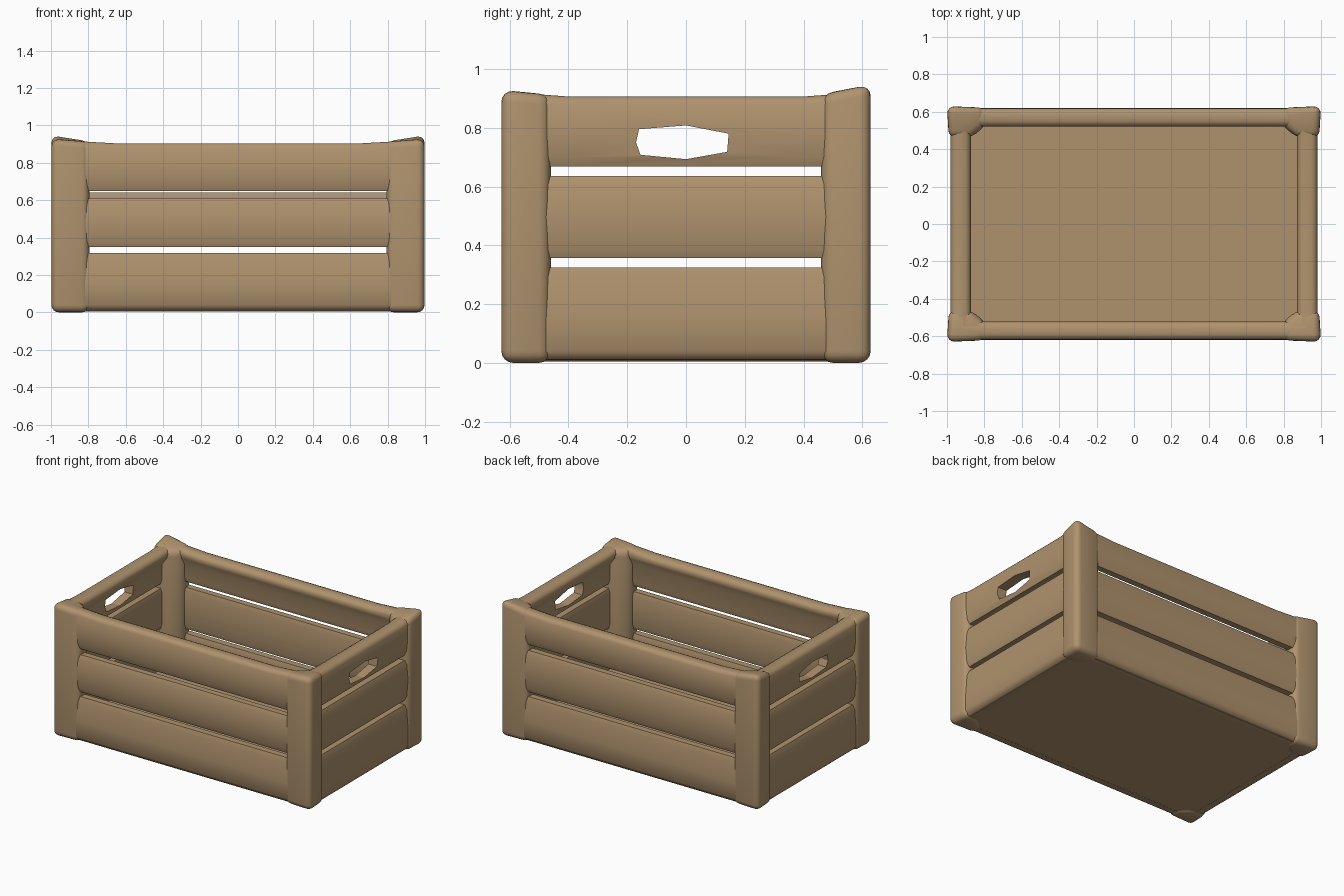
import bpy, bmesh, math

if "Cube" in bpy.data.objects:
    bpy.data.objects.remove(bpy.data.objects["Cube"])

wood = bpy.data.materials.new("tan_wood")
wood.diffuse_color = (0.43, 0.29, 0.155, 1)
wood.use_nodes = True
wood.node_tree.nodes["Principled BSDF"].inputs["Base Color"].default_value = wood.diffuse_color


def finish(name, bm, smooth=True):
    bmesh.ops.recalc_face_normals(bm, faces=bm.faces)
    me = bpy.data.meshes.new(name)
    bm.to_mesh(me)
    bm.free()
    me.materials.append(wood)
    ob = bpy.data.objects.new(name, me)
    bpy.context.collection.objects.link(ob)
    bpy.ops.object.select_all(action='DESELECT')
    ob.select_set(True)
    bpy.context.view_layer.objects.active = ob
    if smooth:
        bpy.ops.object.shade_smooth_by_angle(angle=math.radians(50))
    return ob


def prism(pts, axis, lo, hi):
    """Extrude an outline along x or z; hi may be a list of heights."""
    bm = bmesh.new()
    his = hi if isinstance(hi, list) else [hi] * len(pts)
    put = (lambda a, b, c: (c, a, b)) if axis == 'x' else (lambda a, b, c: (a, b, c))
    A = [bm.verts.new(put(a, b, lo)) for a, b in pts]
    B = [bm.verts.new(put(a, b, h)) for (a, b), h in zip(pts, his)]
    n = len(pts)
    bm.faces.new(A)
    bm.faces.new(B)
    for i in range(n):
        bm.faces.new((A[i], A[(i + 1) % n], B[(i + 1) % n], B[i]))
    return bm


def board(name, side, profile, half, lift=0.0):
    """Sweep a (depth, height) profile along one side; tops above 0.8 lift at the ends."""
    bm = bmesh.new()
    rings = []
    for s, up in ((-1, 1), (-0.72, 0), (0.72, 0), (1, 1)):
        ring = []
        for d, z in profile:
            z += lift * up * (z > 0.86)
            k = -1 if side in ('front', 'left') else 1
            co = (s * half, k * d, z) if side in ('front', 'back') else (k * d, s * half, z)
            ring.append(bm.verts.new(co))
        rings.append(ring)
    n = len(profile)
    for p, q in zip(rings, rings[1:]):
        for i in range(n):
            j = (i + 1) % n
            bm.faces.new((p[i], p[j], q[j], q[i]))
    bm.faces.new(rings[0])
    bm.faces.new(rings[-1])
    return finish(name, bm)


def plank(o, i, z0, z1):
    """Thin bulging plank: outer depth o, inner depth i, softened slot edges."""
    e, m = 0.018, (z0 + z1) / 2
    return [(o - e, z0), (o - 0.006, z0 + 0.03), (o, m), (o - 0.006, z1 - 0.03), (o - e, z1),
            (i + e / 2, z1), (i, z1 - 0.03), (i, z0 + 0.03), (i + e / 2, z0)]


def rim_plank(o, i, rim, z0, z1):
    """Plank whose top rolls inwards into a thick rounded rim."""
    e = 0.018
    return [(o - e, z0), (o - 0.006, z0 + 0.03), (o, z0 + 0.1), (o, z1 - 0.025), (o - 0.012, z1 - 0.006),
            (o - 0.03, z1), (rim + 0.03, z1), (rim + 0.01, z1 - 0.01), (rim, z1 - 0.03),
            (rim + 0.006, z1 - 0.055), (i, z1 - 0.1), (i, z0 + 0.03), (i + e / 2, z0)]


# Long front and back boards
for side, dz in (('front', 0), ('back', 0.03)):
    board(side + "_lower_slat", side,
          [(0.57, 0.005), (0.6, 0.012), (0.62, 0.04), (0.62, 0.15), (0.612, 0.285), (0.602, 0.318),
           (0.557, 0.318), (0.548, 0.288), (0.548, 0.005)], 0.92)
    board(side + "_middle_slat", side, plank(0.618, 0.548, 0.35, 0.61 + dz), 0.92)
    board(side + "_upper_slat", side, rim_plank(0.618, 0.548, 0.52, 0.65 + dz, 0.904), 0.92, 0.015)

# Short end boards, the upper ones with a hand hole
hole = [(-0.16, 0.795), (-0.17, 0.75), (-0.155, 0.708), (0, 0.693),
        (0.14, 0.718), (0.145, 0.78), (0, 0.808)]
for side in ('left', 'right'):
    board(side + "_lower_slat", side,
          [(0.93, 0.005), (0.965, 0.012), (0.982, 0.04), (0.982, 0.15), (0.976, 0.29), (0.964, 0.325),
           (0.919, 0.325), (0.91, 0.295), (0.91, 0.005)], 0.57)
    board(side + "_middle_slat", side, plank(0.982, 0.91, 0.356, 0.635), 0.57)
    top = board(side + "_handle_slat", side, rim_plank(0.98, 0.91, 0.872, 0.668, 0.907), 0.57, 0.012)
    cutter = finish("hand_hole_cutter", prism(hole, 'x', -1.5, 1.5), False)
    cutter.hide_render = True
    bpy.context.view_layer.objects.active = top
    m = top.modifiers.new("hand_hole", 'BOOLEAN')
    m.operation, m.object, m.solver = 'DIFFERENCE', cutter, 'EXACT'
    bpy.ops.object.select_all(action='DESELECT')
    top.select_set(True)
    bpy.ops.object.modifier_apply(modifier=m.name)
    bpy.data.objects.remove(cutter)
    bpy.ops.object.shade_smooth_by_angle(angle=math.radians(40))

# Corner posts: rounded, slightly proud, rising to the outer corner
post = [(0.995, 0.63), (0.79, 0.622), (0.79, 0.525), (0.87, 0.46), (0.985, 0.46)]
for sx, xn in ((-1, "left"), (1, "right")):
    for sy, yn in ((-1, "front"), (1, "back")):
        peak = 0.955 if sy > 0 else 0.93
        heights = [peak, 0.918, 0.905, 0.905, 0.918]
        bm = prism([(sx * x * 1.005, sy * y) for x, y in post], 'z', 0.0, heights)
        bmesh.ops.recalc_face_normals(bm, faces=bm.faces)
        bmesh.ops.bevel(bm, geom=bm.edges[:], offset=0.04, segments=4,
                        profile=0.5, affect='EDGES', clamp_overlap=True)
        finish(yn + "_" + xn + "_post", bm)

# Floor panel
finish("floor", prism([(-0.95, -0.59), (0.95, -0.59), (0.95, 0.59), (-0.95, 0.59)],
                      'z', 0.006, 0.075))
